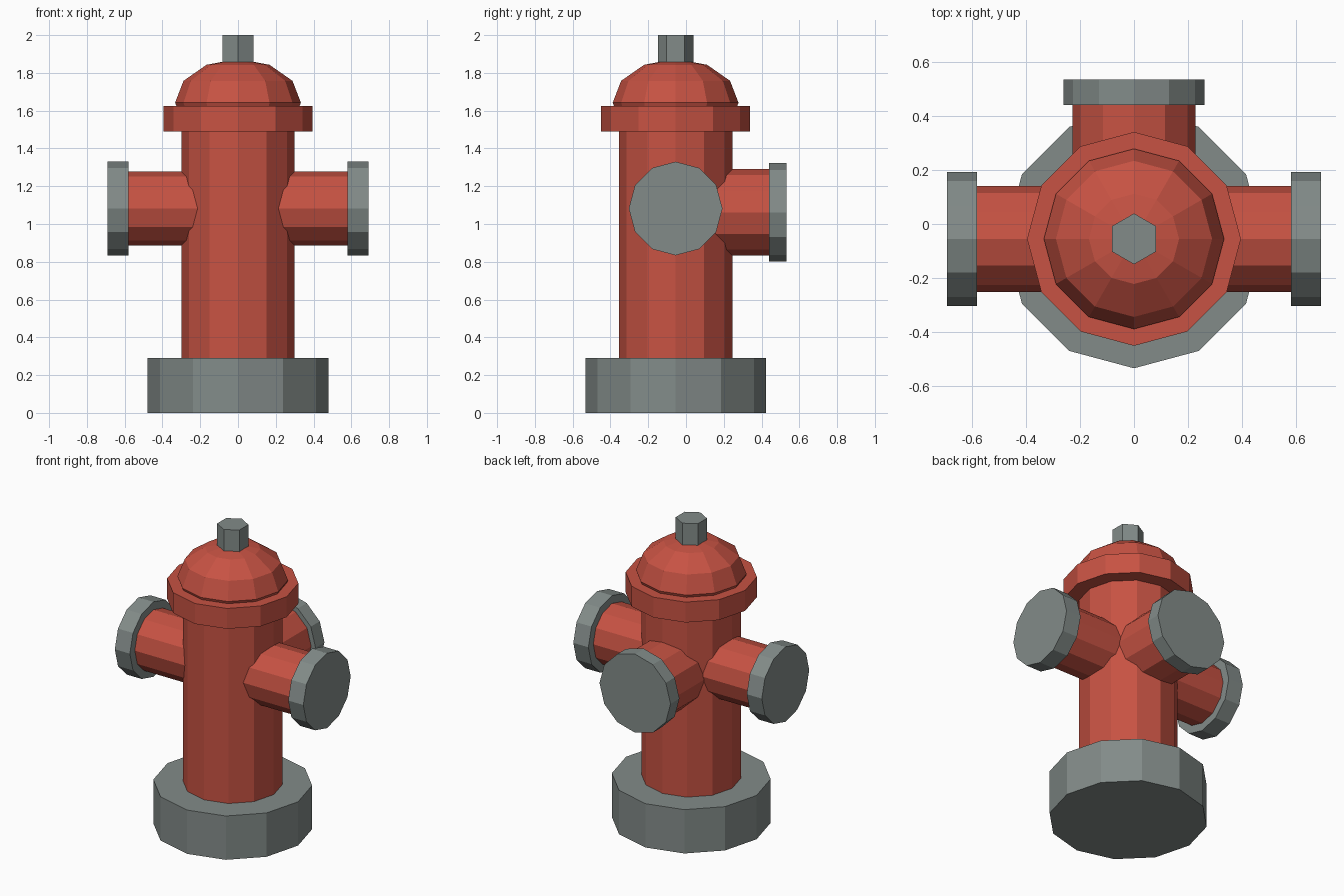
import bpy
from math import pi

if "Cube" in bpy.data.objects:
    bpy.data.objects.remove(bpy.data.objects["Cube"])

Y = -0.055  # the barrel axis sits forward of the origin because of the rear outlet

red = bpy.data.materials.new("red_paint")
red.diffuse_color = (0.57, 0.085, 0.056, 1)
red.use_nodes = True
red.node_tree.nodes["Principled BSDF"].inputs["Base Color"].default_value = red.diffuse_color
iron = bpy.data.materials.new("grey_iron")
iron.diffuse_color = (0.225, 0.26, 0.25, 1)
iron.use_nodes = True
iron.node_tree.nodes["Principled BSDF"].inputs["Base Color"].default_value = iron.diffuse_color


def finish(name, mat):
    ob = bpy.context.object
    ob.name = name
    ob.data.materials.append(mat)
    return ob


def drum(name, r, start, end, mat, axis="z", at=0.0, sides=12):
    """Flat-sided cylinder spanning start..end along an axis; 'at' is the height of sideways ones."""
    mid = (start + end) / 2
    loc, rot = {
        "z": ((0, Y, mid), (0, 0, 0)),
        "x": ((mid, Y, at), (0, pi / 2, 0)),
        "y": ((0, mid, at), (pi / 2, 0, 0)),
    }[axis]
    bpy.ops.mesh.primitive_cylinder_add(vertices=sides, radius=r, depth=abs(end - start),
                                        location=loc, rotation=rot)
    return finish(name, mat)


# Upright stack: base, barrel, flange
drum("base", 0.478, 0, 0.29, iron)
drum("barrel", 0.30, 0.29, 1.49, red)
drum("flange", 0.395, 1.49, 1.625, red)

# Bonnet dome, its lower half sunk into the flange
bpy.ops.mesh.primitive_uv_sphere_add(segments=12, ring_count=6, radius=1, location=(0, Y, 1.642))
bpy.context.object.scale = (0.333, 0.333, 0.232)
finish("bonnet", red)

# Hexagonal operating nut
drum("top_nut", 0.094, 1.84, 2.0, iron, sides=6)

# Side outlets with caps
for side, s in (("left", -1), ("right", 1)):
    drum(side + "_outlet", 0.196, s * 0.15, s * 0.58, red, "x", 1.082)
    drum(side + "_cap", 0.248, s * 0.58, s * 0.69, iron, "x", 1.082)

# Larger rear outlet with cap
drum("rear_outlet", 0.228, 0.05, 0.44, red, "y", 1.062)
drum("rear_cap", 0.26, 0.44, 0.533, iron, "y", 1.062)
